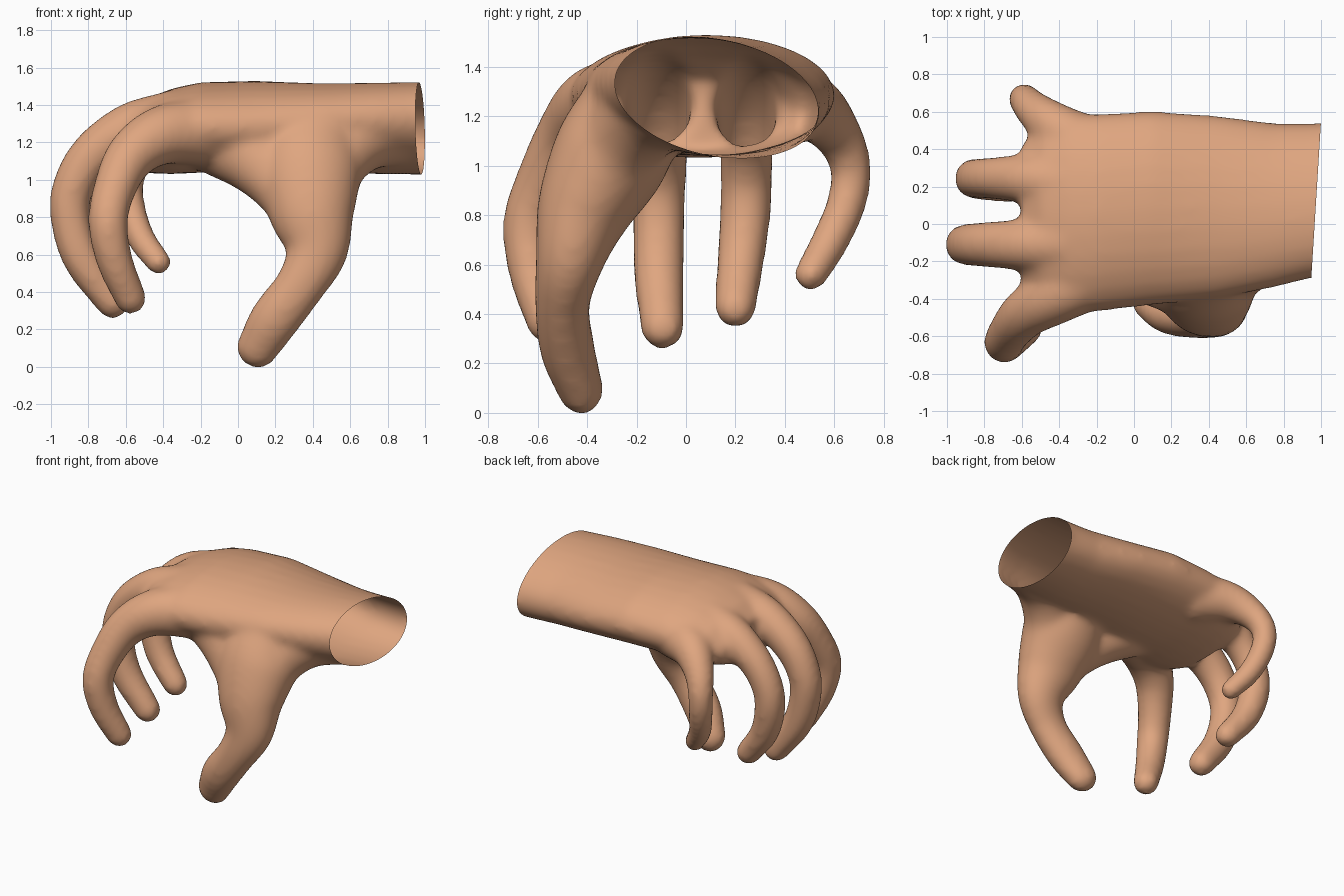
import bpy
import bmesh
from math import cos, sin, pi
from mathutils import Vector

SIDES = 28

cube = bpy.data.objects.get("Cube")
if cube:
    bpy.data.objects.remove(cube, do_unlink=True)


def loft(bm, rings):
    """Skin a closed tube over a list of point rings."""
    loops = [[bm.verts.new(p) for p in ring] for ring in rings]
    for a, b in zip(loops, loops[1:]):
        for i in range(SIDES):
            j = (i + 1) % SIDES
            bm.faces.new((a[i], a[j], b[j], b[i]))
    bm.faces.new(loops[0][::-1])
    bm.faces.new(loops[-1])


def spline(points, steps=6):
    """Smooth curve through points of any dimension."""
    pts = [Vector(p) for p in points]
    pts = [pts[0] * 2 - pts[1]] + pts + [pts[-1] * 2 - pts[-2]]
    out = []
    for a, b, c, d in zip(pts, pts[1:], pts[2:], pts[3:]):
        for k in range(steps):
            t = k / steps
            out.append((b * 2 + (c - a) * t + (a * 2 - b * 5 + c * 4 - d) * t ** 2
                        + (b * 3 - a - c * 3 + d) * t ** 3) / 2)
    return out + [pts[-2]]


def digit(bm, points, flat=1.0):
    """Tapered finger along (x, y, z, radius) points with a round tip."""
    path = spline(points)
    rings = []

    def ring(centre, tangent, radius):
        n = tangent.cross(Vector((0, 1, 0))).normalized()
        b = tangent.cross(n).normalized()
        angles = [2 * pi * i / SIDES for i in range(SIDES)]
        rings.append([centre + n * radius * cos(a) + b * radius * flat * sin(a)
                      for a in angles])

    for i, p in enumerate(path):
        before, after = path[max(i - 1, 0)], path[min(i + 1, len(path) - 1)]
        tangent = (after.xyz - before.xyz).normalized()
        ring(p.xyz, tangent, p.w)
    for k in range(1, 6):
        a = k / 6 * pi / 2
        ring(p.xyz + tangent * p.w * sin(a), tangent, p.w * cos(a))
    loft(bm, rings)


def palm(bm, sections):
    """Oval slab along x from (x, y, z, half width, half height, tilt) sections."""
    rings = []
    for x, y, z, ry, rz, tilt in sections:
        angles = [2 * pi * i / SIDES for i in range(SIDES)]
        rings.append([(x, y + ry * cos(a), z + rz * sin(a) - tilt * cos(a))
                      for a in angles])
    loft(bm, rings)


bm = bmesh.new()

# Palm and wrist
palm(bm, [(1.2, .14, 1.275, .41, .24, .06), (.95, .125, 1.275, .415, .24, .06),
          (.75, .1, 1.275, .44, .24, .05), (.45, .09, 1.28, .49, .235, .03),
          (.1, .085, 1.285, .52, .245, 0), (-.2, .06, 1.28, .53, .242, 0),
          (-.35, .05, 1.26, .53, .23, 0), (-.49, .05, 1.235, .48, .2, 0),
          (-.6, .05, 1.205, .38, .14, 0)])

# Thumb
digit(bm, [(.42, -.19, 1.27, .25), (.38, -.3, 1.05, .285), (.395, -.41, .83, .235),
           (.42, -.47, .62, .17), (.335, -.5, .44, .135), (.2, -.48, .26, .135),
           (.105, -.43, .105, .115)], flat=0.83)

# Fleshy web from the thumb towards the index finger
digit(bm, [(-.1, -.17, 1.24, .22), (.08, -.25, 1.13, .2), (.22, -.33, .99, .17),
           (.32, -.4, .85, .15)], flat=0.9)

# Heel of the thumb fading into the wrist
digit(bm, [(.85, -.04, 1.27, .19), (.66, -.14, 1.24, .2), (.52, -.26, 1.1, .18),
           (.46, -.38, .9, .16)], flat=0.95)

# Index finger
digit(bm, [(-.15, -.23, 1.26, .19), (-.4, -.37, 1.24, .16), (-.57, -.47, 1.13, .135),
           (-.66, -.57, .95, .115), (-.695, -.635, .77, .107),
           (-.66, -.62, .57, .099), (-.575, -.56, .365, .087)])

# Middle finger
digit(bm, [(-.35, -.1, 1.31, .17), (-.58, -.11, 1.27, .14), (-.78, -.11, 1.13, .123),
           (-.885, -.11, .95, .112), (-.895, -.11, .78, .107),
           (-.83, -.11, .57, .104), (-.67, -.095, .345, .09)])

# Ring finger
digit(bm, [(-.35, .22, 1.3, .17), (-.56, .24, 1.26, .135), (-.74, .245, 1.13, .114),
           (-.84, .245, .96, .106), (-.85, .24, .8, .104),
           (-.79, .22, .61, .097), (-.65, .2, .425, .085)])

# Little finger
digit(bm, [(-.2, .38, 1.25, .18), (-.41, .51, 1.23, .137), (-.535, .61, 1.13, .102),
           (-.585, .665, 1.0, .085), (-.575, .65, .85, .082),
           (-.52, .58, .69, .078), (-.425, .505, .56, .07)])

bmesh.ops.recalc_face_normals(bm, faces=bm.faces)
mesh = bpy.data.meshes.new("hand")
bm.to_mesh(mesh)
bm.free()
hand = bpy.data.objects.new("hand", mesh)
bpy.context.scene.collection.objects.link(hand)

# Fuse the parts into one soft skin
fuse = hand.modifiers.new("fuse", "REMESH")
fuse.mode = "VOXEL"
fuse.voxel_size = 0.02
soften = hand.modifiers.new("soften", "SMOOTH")
soften.factor = 0.5
soften.iterations = 20
bpy.context.view_layer.update()
skin_mesh = bmesh.new()
skin_mesh.from_object(hand, bpy.context.evaluated_depsgraph_get())
hand.modifiers.clear()

# Cut the wrist open, leaving a hollow shell
bmesh.ops.bisect_plane(skin_mesh, geom=skin_mesh.verts[:] + skin_mesh.edges[:] + skin_mesh.faces[:],
                       plane_co=(0.972, 0.1, 1.28), plane_no=(1, -0.062, 0),
                       clear_outer=True)
for face in skin_mesh.faces:
    face.smooth = True
    face.material_index = 0
skin_mesh.to_mesh(mesh)
skin_mesh.free()

# Skin colour
skin = bpy.data.materials.new("skin")
skin.use_nodes = True
colour = (0.74, 0.38, 0.215, 1)
skin.diffuse_color = colour
shader = next(n for n in skin.node_tree.nodes if n.type == "BSDF_PRINCIPLED")
shader.inputs["Base Color"].default_value = colour
mesh.materials.clear()
mesh.materials.append(skin)
